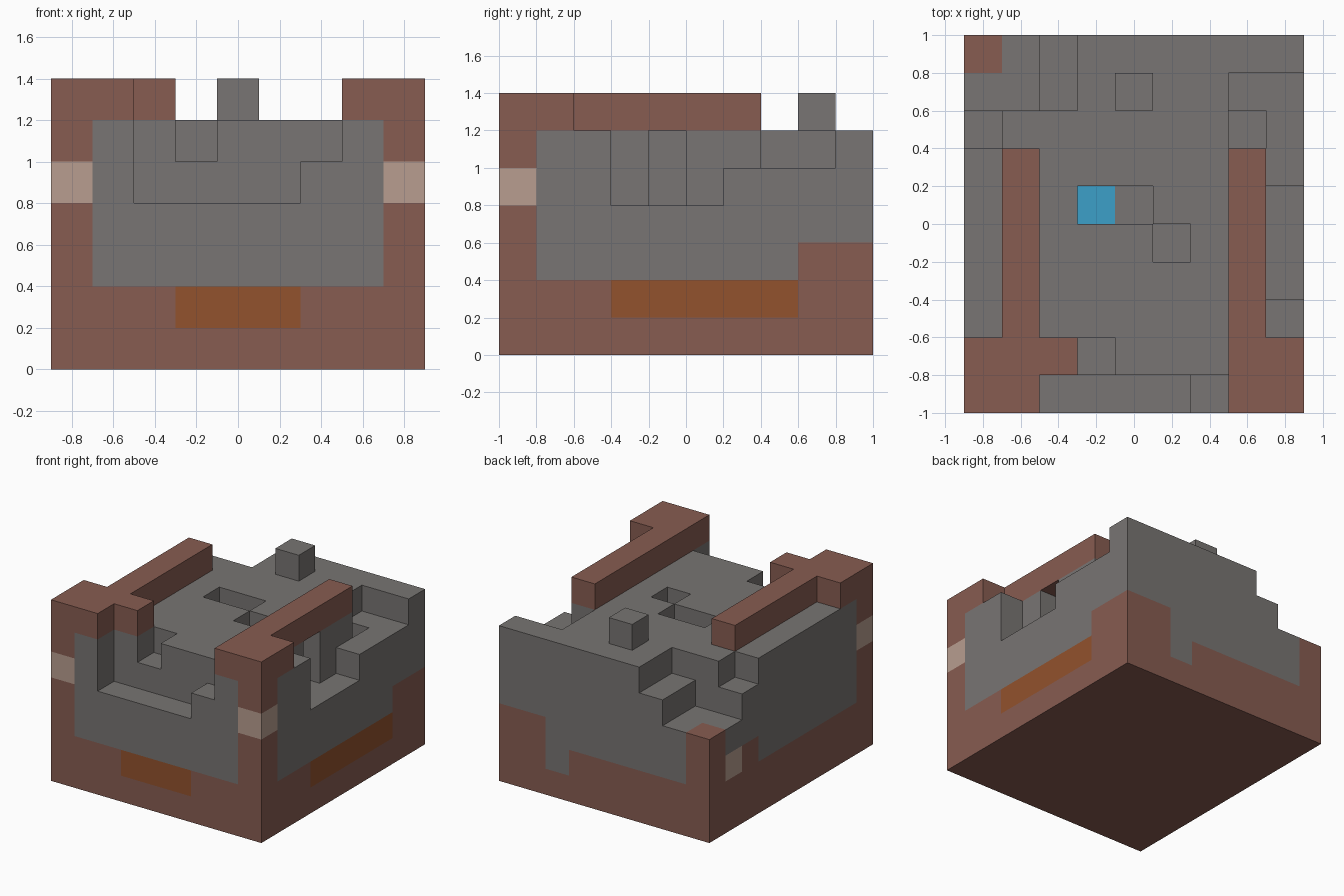
import bpy, bmesh
from mathutils import Vector

cube = bpy.data.objects.get("Cube")
if cube:
    bpy.data.objects.remove(cube)

CELL = 0.2
ORIGIN = Vector((-0.9, -1.0, 0.0))


def linear(c):
    c /= 255
    return c / 12.92 if c <= 0.04045 else ((c + 0.055) / 1.055) ** 2.4


def material(name, *rgb):
    colour = [linear(c) for c in rgb] + [1.0]
    mat = bpy.data.materials.new(name)
    mat.use_nodes = True
    mat.diffuse_color = colour
    bsdf = mat.node_tree.nodes["Principled BSDF"]
    bsdf.inputs["Base Color"].default_value = colour
    bsdf.inputs["Roughness"].default_value = 0.9
    return mat


brown = material("red_brown", 135, 92, 81)
grey = material("stone_grey", 120, 117, 115)
orange = material("rust_orange", 146, 82, 45)
peach = material("pale_peach", 184, 158, 144)
blue = material("bright_blue", 60, 160, 200)

PARTS = {
    "base": brown, "front_posts": brown, "left_wall": brown, "right_wall": brown,
    "hull": grey, "top_block": grey, "lower_panels": orange,
    "corner_lamps": peach, "core": blue,
}
grid = {}


def fill(part, xs, ys, zs):
    """Fill a box of cells with a part; a part of None carves it away."""
    for x in range(*xs):
        for y in range(*ys):
            for z in range(*zs):
                if part:
                    grid[x, y, z] = part
                else:
                    grid.pop((x, y, z), None)


# Main block and its base
fill("hull", (0, 9), (0, 10), (2, 6))
fill("base", (0, 9), (0, 10), (0, 2))
fill("hull", (6, 7), (9, 10), (1, 2))
fill("base", (7, 9), (8, 10), (2, 3))
fill("base", (0, 1), (9, 10), (2, 4))
fill("base", (0, 1), (7, 8), (2, 3))

# Front and side panels
fill("lower_panels", (3, 6), (0, 1), (1, 2))
fill("lower_panels", (8, 9), (3, 8), (1, 2))

# Front corner posts and lamps
for x in (0, 8):
    fill("front_posts", (x, x + 1), (0, 1), (2, 6))
    fill("corner_lamps", (x, x + 1), (0, 1), (4, 5))
fill("corner_lamps", (0, 1), (8, 9), (2, 3))

# Raised walls along the sides
for part, outer, rail in (("right_wall", 0, 1), ("left_wall", 7, 7)):
    fill(part, (outer, outer + 2), (0, 2), (6, 7))
    fill(part, (rail, rail + 1), (2, 7), (6, 7))
fill("right_wall", (2, 3), (1, 2), (6, 7))
fill("top_block", (4, 5), (8, 9), (6, 7))

# Broken front edge
fill(None, (2, 6), (0, 1), (4, 6))
fill(None, (6, 7), (0, 1), (5, 6))
fill(None, (3, 4), (1, 2), (5, 6))
# Broken left side, with a hollow below the wall
fill(None, (8, 9), (3, 6), (4, 6))
fill(None, (8, 9), (6, 9), (5, 6))
fill(None, (7, 8), (8, 9), (5, 6))
fill(None, (7, 8), (7, 8), (4, 6))
fill(None, (7, 8), (4, 5), (4, 6))
# Stepped back corner
fill(None, (0, 2), (8, 10), (4, 6))
fill(None, (2, 3), (8, 10), (5, 6))
fill(None, (0, 1), (7, 8), (5, 6))
# Pits in the roof, one showing the core
fill(None, (3, 5), (5, 6), (5, 6))
fill(None, (5, 6), (4, 5), (5, 6))
fill("core", (3, 4), (5, 6), (4, 5))


def build(part, mat):
    """Skin the open sides of a part's cells and merge them into flat faces."""
    bm = bmesh.new()
    for cell in (c for c, p in grid.items() if p == part):
        for axis in range(3):
            for side in (0, 1):
                near = list(cell)
                near[axis] += 2 * side - 1
                if tuple(near) in grid:
                    continue
                corners = []
                for a, b in ((0, 0), (1, 0), (1, 1), (0, 1)):
                    p = Vector(cell)
                    p[axis] += side
                    p[(axis + 1) % 3] += a
                    p[(axis + 2) % 3] += b
                    corners.append(bm.verts.new(ORIGIN + p * CELL))
                bm.faces.new(corners if side else corners[::-1])
    bmesh.ops.remove_doubles(bm, verts=bm.verts[:], dist=0.001)
    bmesh.ops.dissolve_limit(bm, angle_limit=0.01, verts=bm.verts[:], edges=bm.edges[:])
    mesh = bpy.data.meshes.new(part)
    bm.to_mesh(mesh)
    bm.free()
    mesh.materials.append(mat)
    bpy.context.collection.objects.link(bpy.data.objects.new(part, mesh))


for part, mat in PARTS.items():
    build(part, mat)
